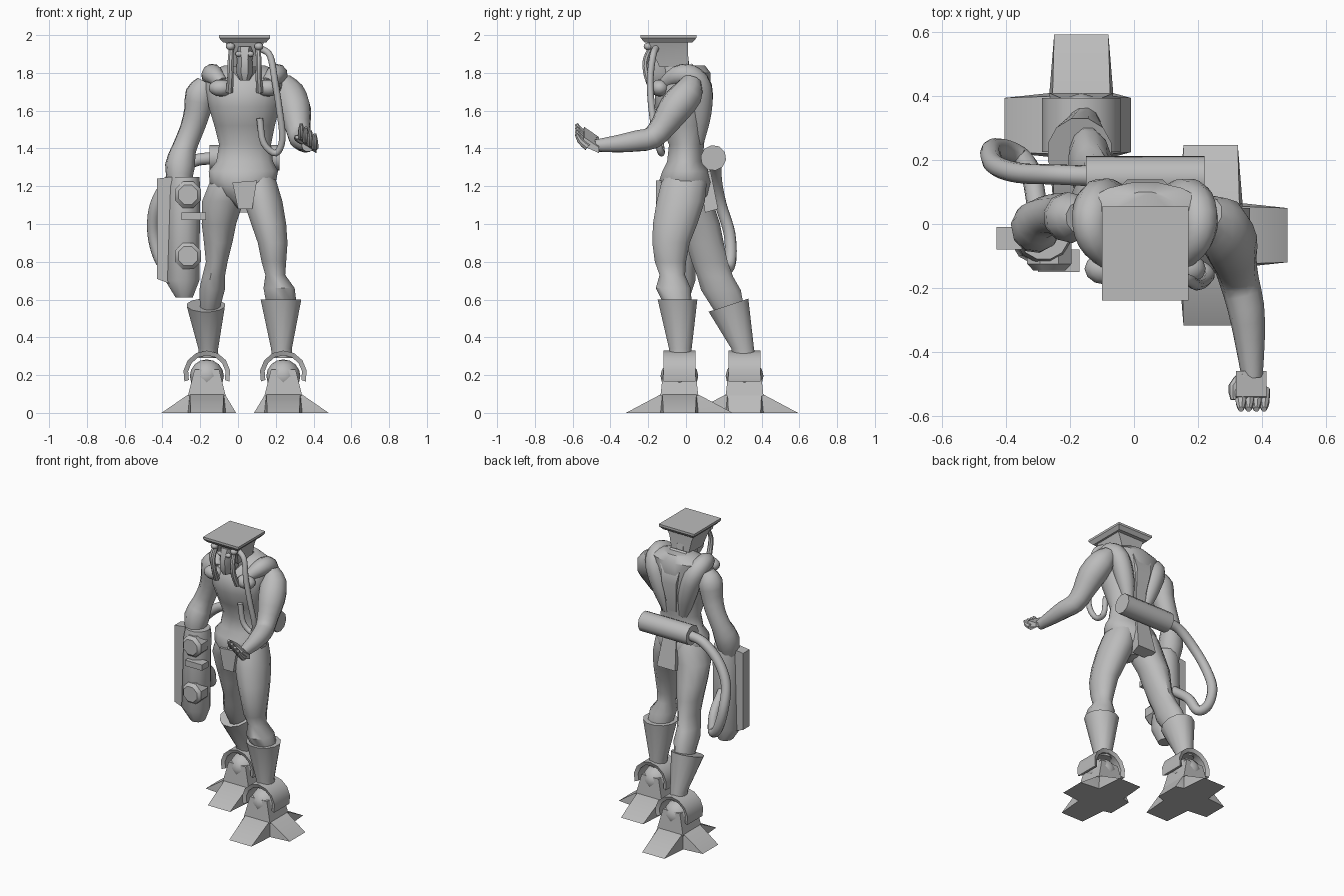
import bpy, bmesh, math
from mathutils import Vector

cube = bpy.data.objects.get("Cube")
if cube:
    bpy.data.objects.remove(cube)

grey = bpy.data.materials.new("plain_grey")
grey.use_nodes = True
colour = (.5, .5, .5, 1)
grey.diffuse_color = colour
for node in grey.node_tree.nodes:
    if node.type == 'BSDF_PRINCIPLED':
        node.inputs["Base Color"].default_value = colour

MID = .035          # the body's own centre line
SIDES = (("right", -1), ("left", 1))
parts = []


def finish(name, bm):
    bmesh.ops.recalc_face_normals(bm, faces=bm.faces[:])
    mesh = bpy.data.meshes.new(name)
    bm.to_mesh(mesh)
    bm.free()
    mesh.materials.append(grey)
    obj = bpy.data.objects.new(name, mesh)
    bpy.context.scene.collection.objects.link(obj)
    parts.append(obj)
    return obj


def skin(name, rings):
    """Bridge equal rings of points and cap both ends."""
    bm = bmesh.new()
    loops = [[bm.verts.new(p) for p in ring] for ring in rings]
    n = len(loops[0])
    for low, high in zip(loops, loops[1:]):
        for i in range(n):
            j = (i + 1) % n
            bm.faces.new((low[i], low[j], high[j], high[i]))
    bm.faces.new(loops[0])
    bm.faces.new(loops[-1])
    return finish(name, bm)


def loft(name, n, *levels):
    """Horizontal sections, each given as height, x range and y range."""
    rings = []
    grow = .5 / math.cos(math.pi / n)
    for z, xa, xb, ya, yb in levels:
        ring = []
        for i in range(n):
            a = (2 * i + 1) * math.pi / n
            ring.append(((xa + xb) / 2 + (xb - xa) * grow * math.cos(a),
                         (ya + yb) / 2 + (yb - ya) * grow * math.sin(a), z))
        rings.append(ring)
    return skin(name, rings)


def limb(name, n, steps, *knots):
    """Round tube through knots of x, y, z and radius, smoothed by a spline."""
    k = [Vector(p) for p in knots]
    k = [k[0] * 2 - k[1]] + k + [k[-1] * 2 - k[-2]]
    path = []
    for a, b, c, d in zip(k, k[1:], k[2:], k[3:]):
        for s in range(steps):
            t = s / steps
            path.append(b + (c - a) * (t / 2)
                        + (a * 2 - b * 5 + c * 4 - d) * (t * t / 2)
                        + (b * 3 - a - c * 3 + d) * (t ** 3 / 2))
    path.append(k[-2])
    rings, u = [], None
    for i, p in enumerate(path):
        along = path[min(i + 1, len(path) - 1)] - path[max(i - 1, 0)]
        t = along.to_3d().normalized()
        if u is None:
            u = t.orthogonal()
        u = (u - t * u.dot(t)).normalized()
        v = t.cross(u)
        rings.append([p.to_3d() + (u * math.cos(q) + v * math.sin(q)) * p.w
                      for q in ((2 * j + 1) * math.pi / n for j in range(n))])
    return skin(name, rings)


def hull(name, points):
    bm = bmesh.new()
    for p in points:
        bm.verts.new(p)
    out = bmesh.ops.convex_hull(bm, input=bm.verts[:])
    loose = {v for v in out["geom_interior"] if isinstance(v, bmesh.types.BMVert)}
    bmesh.ops.delete(bm, geom=list(loose), context='VERTS')
    return finish(name, bm)


def ball(name, place, size):
    bm = bmesh.new()
    bmesh.ops.create_uvsphere(bm, u_segments=12, v_segments=8, radius=1)
    bmesh.ops.scale(bm, vec=size, verts=bm.verts[:])
    bmesh.ops.translate(bm, vec=place, verts=bm.verts[:])
    return finish(name, bm)


# Feet: four flat wedge toes, a tapered ankle, a dome and an arched guard
for (side, s), (x, y) in zip(SIDES, ((-.165, .31), (.24, -.035))):
    for number, (dx, dy, reach) in enumerate(((s, 0, .24), (-s, 0, .155),
                                              (0, 1, .283), (0, -1, .283))):
        def at(out, across, z):
            return (x + dx * out - dy * across, y + dy * out + dx * across, z)
        hull(f"{side}_toe_{number}", [at(o, w * q, z) for q in (-1, 1) for o, w, z in
             ((0, .1, 0), (0, .08, .1), (.1, .1, 0), (.095, .09, .1), (reach, .085, 0))])
    loft(side + "_ankle", 4, (.09, x - .1, x + .1, y - .1, y + .1),
         (.23, x - .065, x + .065, y - .085, y + .085))
    ball(side + "_ankle_dome", (x, y, .195), (.09, .1, .088))
    arch = []
    for step in range(9):
        a = math.radians(step * 27 - 18)
        c, h = math.cos(a), math.sin(a)
        arch.append([(x + r * c, y + e, .205 + r * h)
                     for r, e in ((.1, -.075), (.125, -.085), (.125, .085), (.1, .075))])
    skin(side + "_ankle_guard", arch)

# Boots, the right one leaning with its tilted rim
loft("left_boot", 12, (.29, .18, .29, -.09, .03), (.34, .175, .285, -.09, .03),
     (.6, .12, .335, -.15, .06))
boot = loft("right_boot", 12, (.29, -.21, -.105, .25, .37), (.34, -.21, -.105, .24, .36),
            (.57, -.27, -.07, .12, .33))
for v in boot.data.vertices:
    if v.co.z > .5:
        v.co.z += (v.co.y - .225) * .33

# Legs
loft("left_leg", 12, (1.3, .03, .17, -.08, .08), (1.22, .02, .205, -.13, .11),
     (1.12, .03, .235, -.155, .1), (1, .07, .255, -.175, .06), (.9, .105, .262, -.178, .02),
     (.8, .125, .255, -.165, 0), (.73, .145, .25, -.14, -.005), (.66, .135, .3, -.16, .025),
     (.58, .15, .31, -.12, .03))
loft("right_leg", 12, (1.3, -.1, .04, -.07, .09), (1.22, -.15, .05, -.1, .13),
     (1.12, -.19, .03, -.08, .14), (1, -.192, -.01, -.03, .18), (.9, -.18, -.03, 0, .2),
     (.8, -.17, -.055, .03, .22), (.72, -.19, -.07, .06, .25), (.65, -.205, -.07, .08, .29),
     (.54, -.2, -.1, .15, .31))

# Torso with hips, narrow waist and broad chest
loft("torso", 16, (1.08, 0, .08, -.07, .07), (1.15, -.1, .15, -.12, .13),
     (1.22, -.15, .2, -.145, .14), (1.28, -.155, .212, -.125, .12),
     (1.33, -.115, .185, -.1, .09), (1.42, -.1, .175, -.09, .095),
     (1.52, -.125, .195, -.13, .11), (1.62, -.155, .22, -.165, .125),
     (1.72, -.17, .235, -.165, .13), (1.8, -.17, .24, -.1, .13), (1.84, -.07, .14, -.04, .1))
hull("front_flap", [(x, y, z) for y in (-.16, -.11) for x, z in
     ((-.03, 1.22), (.1, 1.23), (.075, 1.08), (0, 1.08))])
hull("back_flap", [(MID + q * w, y, z) for q in (-1, 1) for w, y, z in
     ((.05, .08, 1.28), (.05, .13, 1.28), (.07, .17, 1.08), (.06, .1, 1.06))])
hull("back_plate", [(MID + q * w, y, z) for q in (-1, 1) for w, y, z in
     ((.06, .03, 1.85), (.075, .12, 1.77), (.055, .14, 1.66), (.03, .1, 1.45), (.06, .05, 1.6))])

# Shoulder harness, chest pouches and face tubes on each side
for side, s in SIDES:
    def m(x, *rest):
        return (MID + s * x, *rest)
    limb(side + "_shoulder_ridge", 10, 3, m(.12, -.11, 1.745, .035), m(.16, -.05, 1.785, .052),
         m(.17, .02, 1.785, .06), m(.145, .075, 1.72, .065), m(.1, .075, 1.58, .06),
         m(.06, .06, 1.43, .035))
    ball(side + "_chest_pouch", m(.125, -.14, 1.72), (.065, .05, .045))
    limb(side + "_face_tube", 8, 3, m(.07, -.19, 1.93, .014), m(.075, -.215, 1.86, .016),
         m(.075, -.205, 1.78, .018), m(.08, -.17, 1.7, .02))
    ball(side + "_brow_knob", m(.075, -.2, 1.94), (.024, .024, .02))
    ball(side + "_eye", m(.03, -.2, 1.9), (.02, .015, .015))

# Head and flat square hat
loft("neck", 8, (1.74, -.03, .1, -.13, .03), (1.9, -.02, .09, -.14, .01))
loft("head", 4, (1.83, -.03, .1, -.14, .015), (1.92, -.05, .12, -.18, .01),
     (1.97, -.07, .14, -.2, .01))
loft("snout", 8, (1.76, .01, .06, -.2, -.08), (1.8, -.01, .08, -.22, -.06),
     (1.87, -.005, .075, -.22, -.06), (1.94, -.02, .09, -.2, -.06))
loft("hat", 4, (1.962, -.08, .15, -.22, .035), (1.985, -.1, .17, -.24, .055),
     (2, -.1, .17, -.24, .055))

# Arms: one hanging, one reaching forward
limb("right_arm", 10, 2, (-.17, .02, 1.75, .05), (-.2, .02, 1.69, .08), (-.215, .025, 1.6, .072),
     (-.245, .03, 1.5, .065), (-.285, .02, 1.4, .066), (-.307, -.01, 1.31, .08),
     (-.31, -.03, 1.2, .06))
limb("left_arm", 10, 2, (.23, .03, 1.755, .055), (.27, .005, 1.69, .085), (.3, -.06, 1.61, .088),
     (.315, -.12, 1.52, .07), (.33, -.18, 1.455, .062), (.35, -.26, 1.44, .058),
     (.362, -.36, 1.425, .048), (.37, -.48, 1.415, .033))
hull("left_palm", [(x, y, z) for x, tilt in ((.32, .03), (.415, -.025)) for y, z in
     ((-.46, 1.4 + tilt), (-.46, 1.43 + tilt), (-.55, 1.44 + tilt), (-.54, 1.485 + tilt))])
for i in range(4):
    x, drop = .335 + i * .024, i * .018
    limb(f"left_finger_{i}", 8, 2, (x, -.52, 1.46 - drop, .02),
         (x, -.56, 1.495 - drop, .017), (x, -.58, 1.53 - drop, .009))
limb("left_thumb", 8, 2, (.34, -.48, 1.44, .02), (.312, -.51, 1.455, .017), (.312, -.55, 1.46, .01))

# Large hand weapon
loft("weapon_body", 12, (.61, -.33, -.24, -.08, .02), (.7, -.385, -.205, -.125, .05),
     (1.2, -.37, -.2, -.12, .05), (1.25, -.36, -.205, -.11, .04))
hull("weapon_side_plate", [(x, y, z) for y in (-.08, -.01) for x, z in
     ((-.43, 1.24), (-.35, 1.25), (-.43, .71), (-.35, .68))])
for label, z in (("upper", 1.155), ("lower", .83)):
    limb(label + "_weapon_drum", 8, 1, (-.265, -.05, z, .075), (-.265, -.125, z, .075),
         (-.265, -.145, z, .055))
loft("weapon_bracket", 4, (1.02, -.3, -.17, -.15, -.08), (1.06, -.3, -.17, -.15, -.08))

# Back tank and hoses
limb("back_tank", 10, 1, (-.15, .145, 1.35, .068), (.22, .145, 1.35, .068))
limb("weapon_hose", 10, 5, (-.12, .15, 1.35, .033), (-.24, .155, 1.33, .032),
     (-.36, .16, 1.23, .032), (-.435, .185, 1.1, .032), (-.448, .23, .95, .032),
     (-.41, .235, .81, .032), (-.35, .205, .76, .032), (-.32, .15, .86, .032),
     (-.3, .03, .96, .032))
limb("breathing_hose", 10, 4, (.12, -.16, 1.93, .018), (.17, -.175, 1.89, .018),
     (.195, -.19, 1.76, .018), (.22, -.18, 1.6, .018), (.235, -.155, 1.45, .018),
     (.2, -.13, 1.375, .018), (.135, -.135, 1.43, .018), (.115, -.14, 1.56, .018))

# Smooth rounded forms, keep hard edges
bpy.ops.object.select_all(action='DESELECT')
for obj in parts:
    obj.select_set(True)
bpy.context.view_layer.objects.active = parts[0]
bpy.ops.object.shade_smooth_by_angle(angle=math.radians(40))
